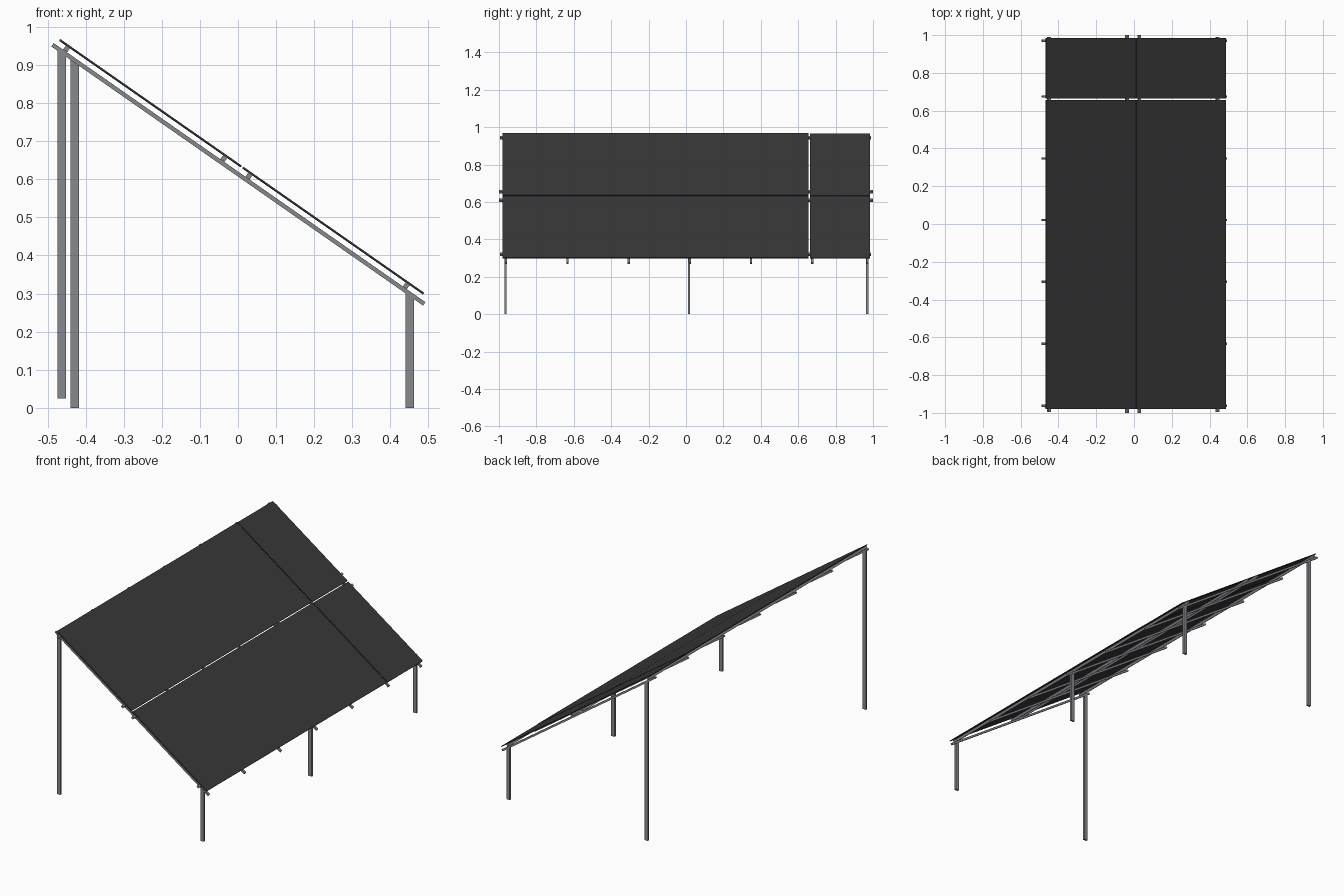
import bpy, math

if "Cube" in bpy.data.objects:
    bpy.data.objects.remove(bpy.data.objects["Cube"])

SLOPE = 0.697
ANG = math.atan(SLOPE)
Z0 = 0.6136          # height of rafter centre line at x = 0


def material(name, rgb):
    m = bpy.data.materials.new(name)
    m.diffuse_color = (*rgb, 1)
    m.use_nodes = True
    m.node_tree.nodes["Principled BSDF"].inputs["Base Color"].default_value = m.diffuse_color
    return m


STEEL = material("galvanised steel", (0.24, 0.25, 0.27))
GLASS = material("dark panel", (0.04, 0.04, 0.04))


def line_z(x):
    return Z0 - SLOPE * x


def mesh_box(name, verts, mat):
    faces = [(0, 3, 2, 1), (4, 5, 6, 7), (0, 1, 5, 4),
             (1, 2, 6, 5), (2, 3, 7, 6), (3, 0, 4, 7)]
    me = bpy.data.meshes.new(name)
    me.from_pydata(verts, [], faces)
    me.materials.append(mat)
    ob = bpy.data.objects.new(name, me)
    bpy.context.collection.objects.link(ob)
    return ob


def tilted_box(name, x, z, y0, y1, length, thick, mat):
    """Box lying along the roof slope, centred at (x, z)."""
    a, h = length / 2, thick / 2
    ob = mesh_box(name, [(-a, y0, -h), (a, y0, -h), (a, y1, -h), (-a, y1, -h),
                         (-a, y0, h), (a, y0, h), (a, y1, h), (-a, y1, h)], mat)
    ob.location = (x, 0, z)
    ob.rotation_euler = (0, ANG, 0)


def post(name, x, y, bottom):
    """Upright with its top cut to the slope."""
    w, d = 0.011, 0.006
    c = [(x - w, y - d), (x + w, y - d), (x + w, y + d), (x - w, y + d)]
    mesh_box(name, [(px, py, bottom) for px, py in c] +
             [(px, py, line_z(px)) for px, py in c], STEEL)


# posts: three short at the low edge, two tall at the high edge
for y in (-0.965, 0.016, 0.969):
    post("short_post", 0.451, y, 0)
post("tall_post", -0.463, -0.965, 0.025)
post("tall_post", -0.429, 0.969, 0)

# sloping rafters
for y in (-0.962, -0.634, -0.306, 0.021, 0.347, 0.675, 0.97):
    tilted_box("rafter", 0.001, line_z(0.001), y - 0.006, y + 0.006,
               0.976 / math.cos(ANG), 0.011, STEEL)

# long purlins between rafters and panels
for x, y0, y1 in ((-0.45, -0.995, 0.99), (-0.037, -1, 1),
                  (0.029, -1, 1), (0.442, -0.995, 0.99)):
    tilted_box("purlin", x, line_z(x) + 0.0125 / math.cos(ANG), y0, y1,
               0.013, 0.014, STEEL)

# panel rows, each with a separate end panel sitting slightly lower
for x0, x1 in ((-0.468, 0.008), (0.013, 0.487)):
    xc = (x0 + x1) / 2
    for name, y0, y1, off in (("main_panel", -0.98, 0.656, 0.0217),
                              ("end_panel", 0.664, 0.984, 0.0205)):
        tilted_box(name, xc, line_z(xc) + off / math.cos(ANG), y0, y1,
                   (x1 - x0) / math.cos(ANG), 0.0045, GLASS)
